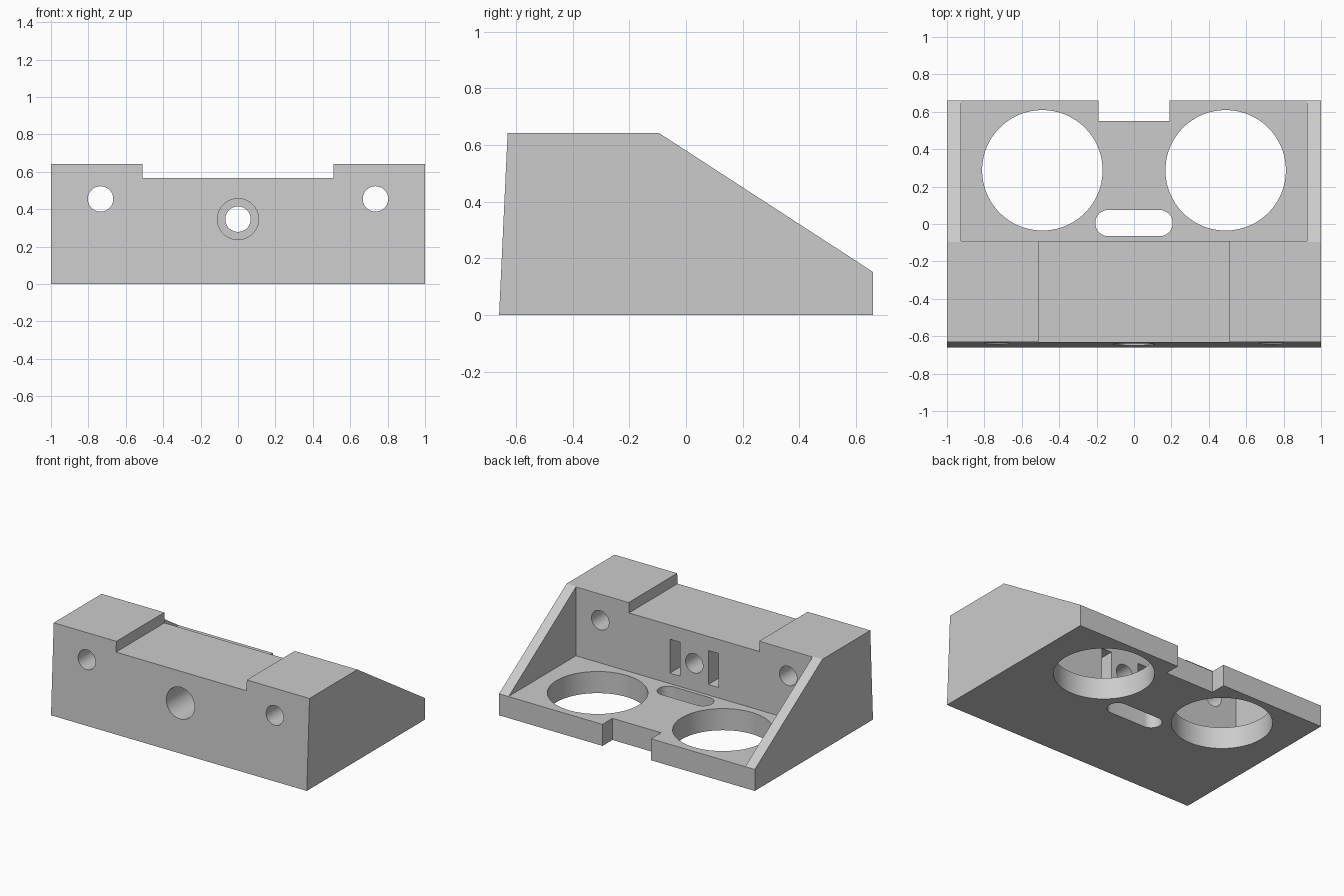
import bpy, bmesh, math
from mathutils import Matrix, Vector

if "Cube" in bpy.data.objects:
    bpy.data.objects.remove(bpy.data.objects["Cube"], do_unlink=True)

grey = bpy.data.materials.new("plain grey")
grey.use_nodes = True
grey.diffuse_color = (0.6, 0.6, 0.6, 1)
grey.node_tree.nodes["Principled BSDF"].inputs["Base Color"].default_value = (0.6, 0.6, 0.6, 1)


def add_object(name, bm):
    bmesh.ops.recalc_face_normals(bm, faces=bm.faces)
    mesh = bpy.data.meshes.new(name)
    bm.to_mesh(mesh)
    bm.free()
    mesh.materials.append(grey)
    ob = bpy.data.objects.new(name, mesh)
    bpy.context.collection.objects.link(ob)
    return ob


def prism(name, points, direction):
    """Extrude a planar outline along a direction."""
    bm = bmesh.new()
    face = bm.faces.new([bm.verts.new(p) for p in points])
    new = bmesh.ops.extrude_face_region(bm, geom=[face])["geom"]
    bmesh.ops.translate(bm, vec=Vector(direction),
                        verts=[v for v in new if isinstance(v, bmesh.types.BMVert)])
    return add_object(name, bm)


def box(name, x0, x1, y0, y1, z0, z1):
    outline = [(x0, y0, z0), (x1, y0, z0), (x1, y1, z0), (x0, y1, z0)]
    return prism(name, outline, (0, 0, z1 - z0))


def circle(r, count=64):
    return [(r * math.cos(math.tau * i / count), r * math.sin(math.tau * i / count))
            for i in range(count)]


def bore(name, x, z, r, y0, y1):
    return prism(name, [(x + a, y0, z + b) for a, b in circle(r)], (0, y1 - y0, 0))


def cut(cutter):
    mod = body.modifiers.new(cutter.name, "BOOLEAN")
    mod.operation = "DIFFERENCE"
    mod.solver = "EXACT"
    mod.object = cutter
    bpy.context.view_layer.objects.active = body
    bpy.ops.object.modifier_apply(modifier=mod.name)
    bpy.data.objects.remove(cutter, do_unlink=True)


# Wedge-shaped body from its side profile
profile = [(-0.66, 0), (0.66, 0), (0.66, 0.152), (-0.095, 0.642), (-0.63, 0.642)]
body = prism("bracket_body", [(-1, y, z) for y, z in profile], (2, 0, 0))

# Rear pocket between the side walls, top recess and rear notch
cut(box("pocket", -0.925, 0.925, -0.092, 0.9, 0.153, 0.9))
cut(box("top_recess", -0.51, 0.51, -0.9, 0.1, 0.567, 0.9))
cut(box("rear_notch", -0.19, 0.19, 0.55, 0.9, -0.2, 0.5))

# Paired features: floor openings, mounting holes and nut slots
for s in (-1, 1):
    ring = [(s * 0.49 + a, 0.287 + b, -0.2) for a, b in circle(0.322, 96)]
    cut(prism("floor_opening", ring, (0, 0, 0.7)))
    cut(bore("mounting_hole", s * 0.735, 0.455, 0.068, -0.9, 0.1))
    cut(box("nut_slot", s * 0.15 - 0.04, s * 0.15 + 0.04, -0.3, 0.1, 0.227, 0.467))

# Rounded cable slot through the floor
stadium = [(a + math.copysign(0.137, a + 1e-6), b + 0.005, -0.2) for a, b in circle(0.07)]
cut(prism("cable_slot", stadium, (0, 0, 0.5)))

# Central hole with a deep counterbore from the front
cut(bore("centre_hole", 0, 0.347, 0.068, -0.9, 0.1))
cut(bore("counterbore", 0, 0.347, 0.11, -0.9, -0.3))

# Smooth bores with sharp edges
bpy.ops.object.select_all(action="DESELECT")
body.select_set(True)
bpy.context.view_layer.objects.active = body
bpy.ops.object.shade_smooth_by_angle(angle=math.radians(30))
